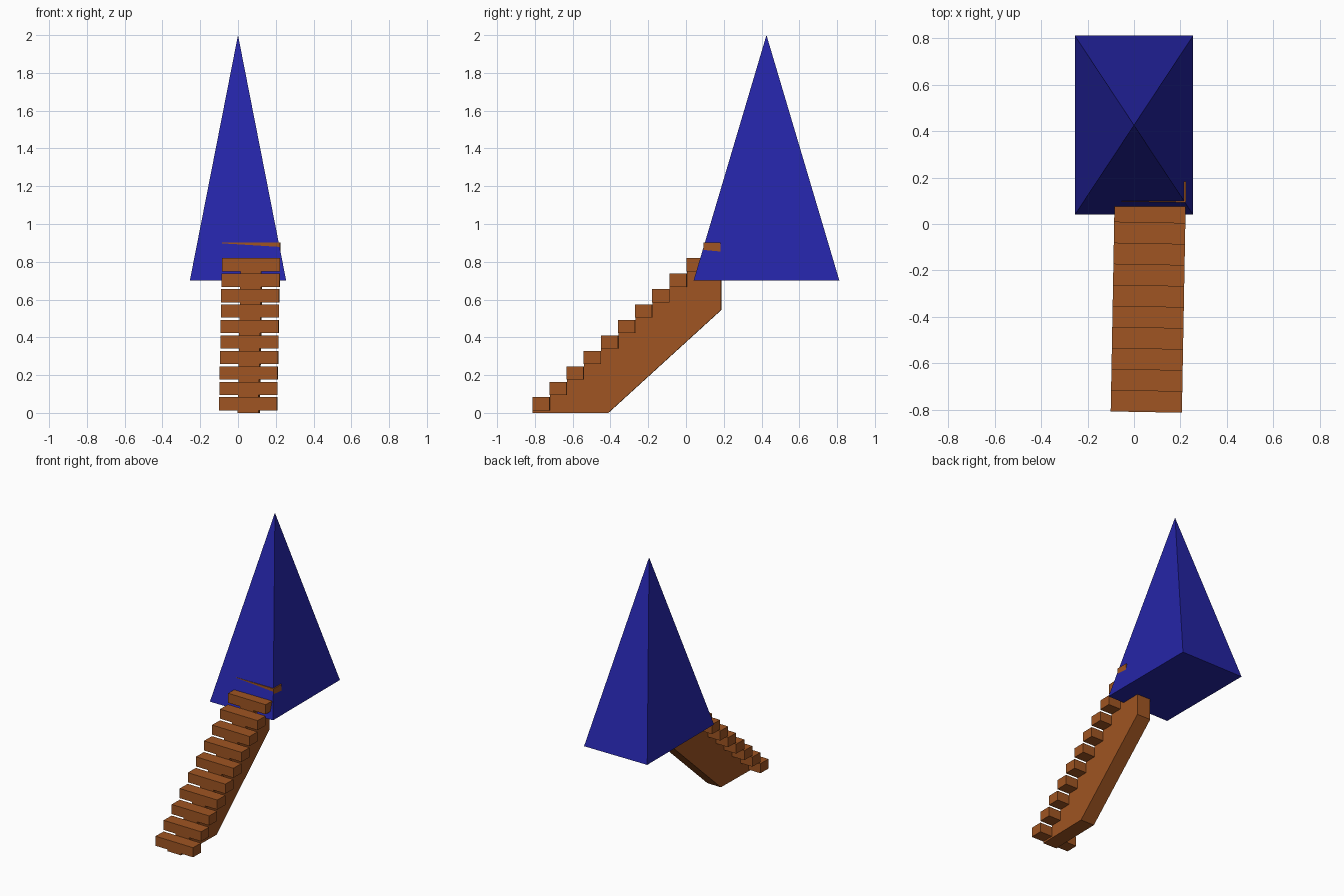
import bpy, bmesh, math
from mathutils import Matrix, Vector

cube = bpy.data.objects.get("Cube")
if cube:
    bpy.data.objects.remove(cube, do_unlink=True)


def make_material(name, rgb):
    mat = bpy.data.materials.new(name)
    mat.use_nodes = True
    mat.diffuse_color = (*rgb, 1)
    node = next(n for n in mat.node_tree.nodes if n.type == 'BSDF_PRINCIPLED')
    node.inputs["Base Color"].default_value = (*rgb, 1)
    return mat


def finish(bm, name, mat, matrix=Matrix()):
    bmesh.ops.recalc_face_normals(bm, faces=bm.faces)
    mesh = bpy.data.meshes.new(name)
    bm.to_mesh(mesh)
    bm.free()
    mesh.materials.append(mat)
    obj = bpy.data.objects.new(name, mesh)
    obj.matrix_world = matrix
    bpy.context.collection.objects.link(obj)
    return obj


blue = make_material("roof blue", (0.018, 0.018, 0.385))
wood = make_material("wood brown", (0.35, 0.091, 0.016))

# Roof: four-sided pyramid with a closed base
HALF_X, HALF_Y, EAVES, PEAK = 0.255, 0.386, 0.70, 2.0
bm = bmesh.new()
base = [bm.verts.new((sx * HALF_X, sy * HALF_Y, EAVES))
        for sx, sy in ((-1, -1), (1, -1), (1, 1), (-1, 1))]
apex = bm.verts.new((0, 0, PEAK))
bm.faces.new(base)
for i in range(4):
    bm.faces.new((base[i], base[(i + 1) % 4], apex))
finish(bm, "pyramid_roof", blue, Matrix.Translation((0, 0.426, 0)))

# Stairs frame: origin at the foot, turned very slightly
STEPS, RUN, RISE, THICK, WIDTH = 11, 0.0907, 0.0818, 0.070, 0.307
stairs = Matrix.Translation((0.053, -0.811, 0)) @ Matrix.Rotation(math.radians(-1.05), 4, 'Z')

# Treads
FIRST = 0.013
for i in range(STEPS):
    bm = bmesh.new()
    bmesh.ops.create_cube(bm, size=1)
    bmesh.ops.scale(bm, vec=(WIDTH, RUN, THICK), verts=bm.verts)
    bmesh.ops.translate(bm, verts=bm.verts,
                        vec=(0, (i + 0.5) * RUN, FIRST + i * RISE + THICK / 2))
    finish(bm, f"tread_{i + 1:02d}", wood, stairs)

# Central stringer: saw-tooth top under the treads, sloping underside
profile = [(0, 0)]
for i in range(STEPS):
    z = FIRST + i * RISE
    profile += [(i * RUN, z), ((i + 1) * RUN, z)]
profile += [(STEPS * RUN, 0.545), (0.40, 0)]
bm = bmesh.new()
face = bm.faces.new([bm.verts.new((-0.055, y, z)) for y, z in profile])
side = bmesh.ops.extrude_face_region(bm, geom=[face])
bmesh.ops.translate(bm, vec=Vector((0.11, 0, 0)),
                    verts=[v for v in side["geom"] if isinstance(v, bmesh.types.BMVert)])
finish(bm, "stair_stringer", wood, stairs)
